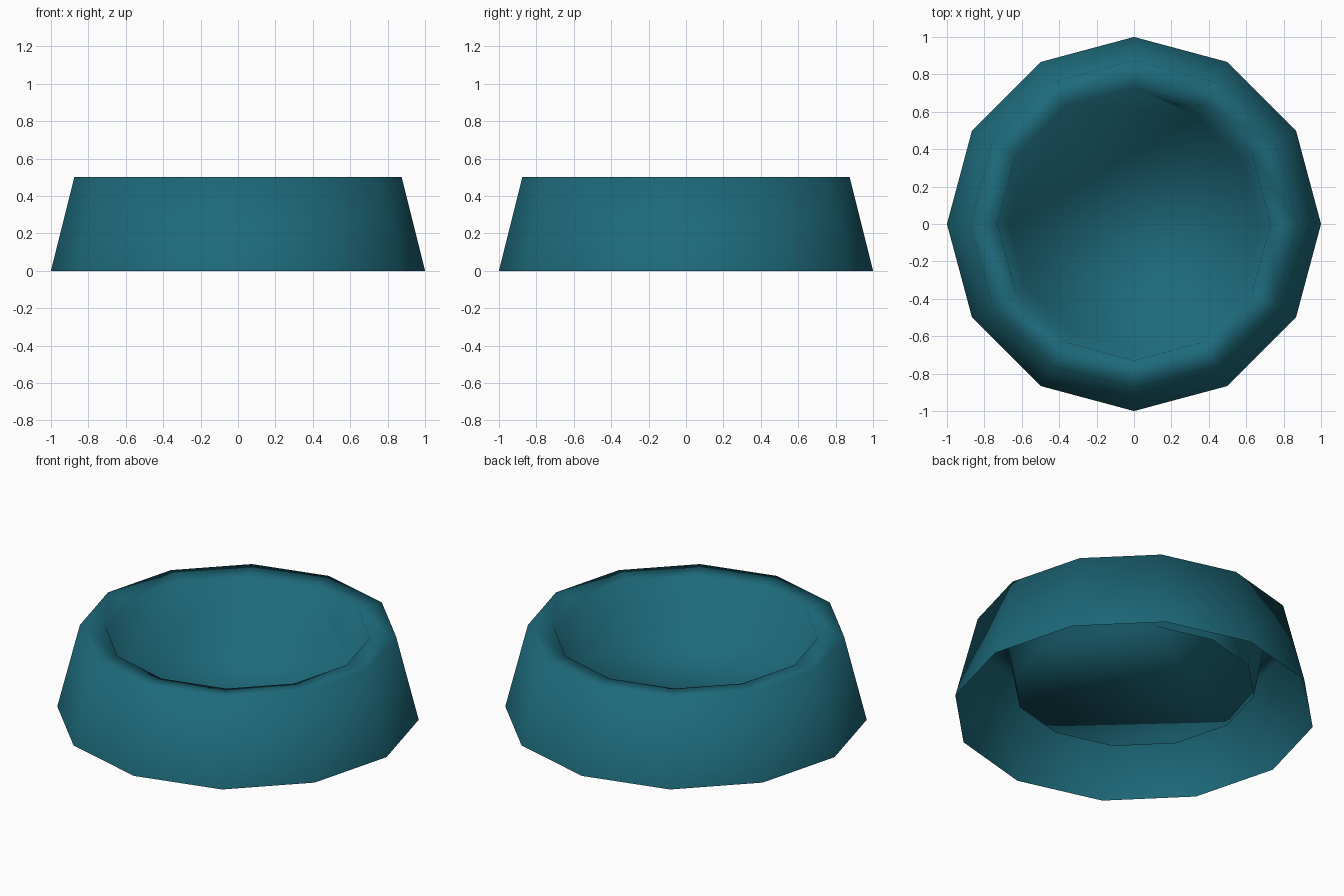
import bpy, bmesh, math

if "Cube" in bpy.data.objects:
    bpy.data.objects.remove(bpy.data.objects["Cube"])

N = 12
teal = bpy.data.materials.new("teal")
teal.diffuse_color = (0.0125, 0.141, 0.194, 1)
teal.use_nodes = True
teal.node_tree.nodes["Principled BSDF"].inputs["Base Color"].default_value = teal.diffuse_color


def ring(bm, r, z):
    # rings start at the left (-x) and run counter-clockwise
    return [bm.verts.new((r * math.cos(math.pi + math.tau * i / N),
                          r * math.sin(math.pi + math.tau * i / N), z))
            for i in range(N)]


def band(bm, a, b):
    for i in range(N):
        j = (i + 1) % N
        bm.faces.new((a[i], a[j], b[j], b[i]))


# Bowl: outer wall, rim and inner wall, open underneath
bm = bmesh.new()
profile = [(1.0, 0.0), (0.875, 0.5), (0.73, 0.488), (0.67, 0.16)]
rings = [ring(bm, r, z) for r, z in profile]
for a, b in zip(rings, rings[1:]):
    band(bm, a, b)

# Floor: one panel across the bowl that climbs to the rim at the back left
rim, low = rings[2], rings[3]
bm.faces.new(rim[9:] + low[:9])

for f in bm.faces:
    f.smooth = True
bm.normal_update()
me = bpy.data.meshes.new("bowl")
bm.to_mesh(me)
bm.free()
me.materials.append(teal)
bowl = bpy.data.objects.new("bowl", me)
bpy.context.collection.objects.link(bowl)
